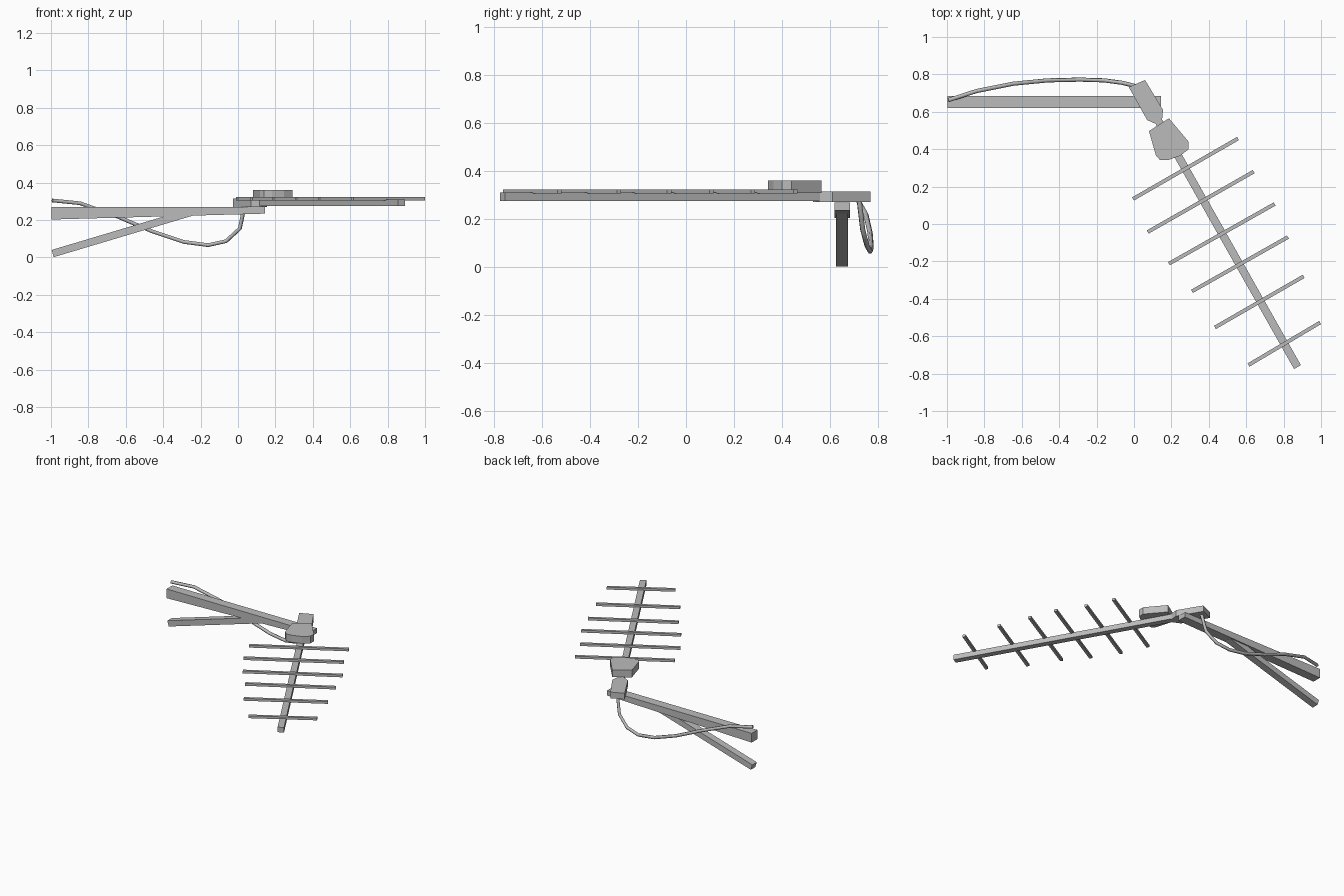
import bpy
import bmesh
from mathutils import Vector

cube = bpy.data.objects.get("Cube")
if cube:
    bpy.data.objects.remove(cube, do_unlink=True)

metal = bpy.data.materials.new("grey_metal")
metal.use_nodes = True
GREY = (0.5, 0.5, 0.5, 1)
metal.diffuse_color = GREY
metal.node_tree.nodes["Principled BSDF"].inputs["Base Color"].default_value = GREY


def finish(name, bm):
    bmesh.ops.recalc_face_normals(bm, faces=bm.faces[:])
    mesh = bpy.data.meshes.new(name)
    bm.to_mesh(mesh)
    bm.free()
    mesh.materials.append(metal)
    ob = bpy.data.objects.new(name, mesh)
    bpy.context.collection.objects.link(ob)
    return ob


def bar(name, start, end, width, h0, h1=None):
    """Square-cut bar between two points, optionally tapering in height."""
    a, b = Vector(start), Vector(end)
    along = (b - a).normalized()
    side = Vector((0, 0, 1)).cross(along).normalized()
    up = along.cross(side)
    bm = bmesh.new()
    rings = []
    for p, h in ((a, h0), (b, h1 or h0)):
        rings.append([bm.verts.new(p + side * sx * width / 2 + up * sz * h / 2)
                      for sx, sz in ((-1, -1), (1, -1), (1, 1), (-1, 1))])
    for ring in rings:
        bm.faces.new(ring)
    for i in range(4):
        j = (i + 1) % 4
        bm.faces.new((rings[0][i], rings[0][j], rings[1][j], rings[1][i]))
    return finish(name, bm)


def slab(name, outline, z0, z1):
    """Outline in plan, extruded upwards."""
    bm = bmesh.new()
    face = bm.faces.new([bm.verts.new((x, y, z0)) for x, y in outline])
    top = bmesh.ops.extrude_face_region(bm, geom=[face])["geom"]
    bmesh.ops.translate(bm, vec=(0, 0, z1 - z0),
                        verts=[v for v in top if isinstance(v, bmesh.types.BMVert)])
    return finish(name, bm)


# Boom and its cross elements
bar("boom", (0.874, -0.765, 0.292), (0.1, 0.605, 0.292), 0.042, 0.036)
elements = [
    ((-0.005, 0.134), (0.556, 0.457)), ((0.073, -0.043), (0.640, 0.280)),
    ((0.187, -0.212), (0.752, 0.107)), ((0.310, -0.360), (0.823, -0.070)),
    ((0.433, -0.553), (0.907, -0.280)), ((0.612, -0.754), (0.995, -0.527)),
]
for i, (p, q) in enumerate(elements):
    bar(f"element_{i + 1}", (*p, 0.314), (*q, 0.314), 0.02, 0.017)

# Connection box and clamp
slab("connection_box", [(0.08, 0.497), (0.187, 0.565), (0.292, 0.44), (0.292, 0.40),
                        (0.246, 0.364), (0.182, 0.342), (0.139, 0.342), (0.118, 0.364)],
     0.309, 0.36)
slab("clamp", [(-0.028, 0.732), (0.059, 0.77), (0.155, 0.61), (0.15, 0.556),
               (0.128, 0.53), (0.07, 0.556)], 0.27, 0.314)

# Support arm, deeper at the wall end, and its diagonal brace
bar("support_arm", (-0.998, 0.652, 0.236), (0.145, 0.652, 0.252), 0.065, 0.066, 0.035)
bar("brace", (-0.991, 0.65, 0.021), (-0.25, 0.65, 0.242), 0.05, 0.04)

# Hanging cable
path = [(-0.993, 0.662, 0.305), (-0.845, 0.71, 0.29), (-0.647, 0.75, 0.22),
        (-0.46, 0.768, 0.14), (-0.29, 0.772, 0.083), (-0.16, 0.768, 0.066),
        (-0.064, 0.755, 0.087), (0.01, 0.737, 0.155), (0.036, 0.722, 0.28)]
curve = bpy.data.curves.new("cable", "CURVE")
curve.dimensions = "3D"
curve.bevel_depth = 0.011
curve.bevel_resolution = 1
curve.use_fill_caps = True
spline = curve.splines.new("POLY")
spline.points.add(len(path) - 1)
for point, co in zip(spline.points, path):
    point.co = (*co, 1)
curve.materials.append(metal)
cable = bpy.data.objects.new("cable", curve)
bpy.context.collection.objects.link(cable)
